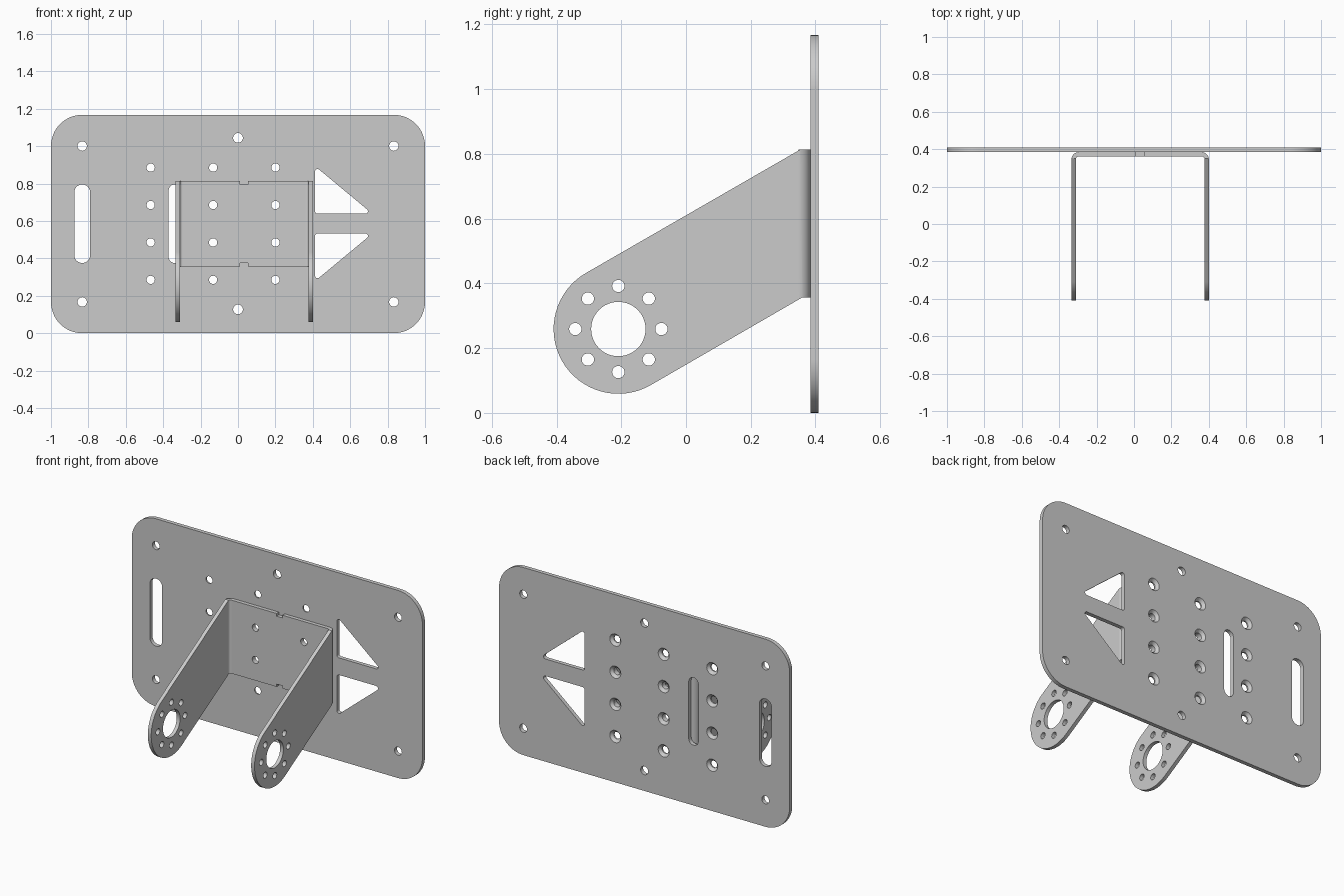
import bpy, bmesh
from math import sin, cos, tan, pi, radians
from mathutils import Vector

if "Cube" in bpy.data.objects:
    bpy.data.objects.remove(bpy.data.objects["Cube"])


def circle(cx, cz, r, n=32):
    return [(cx + r * cos(2 * pi * i / n), cz + r * sin(2 * pi * i / n)) for i in range(n)]


def rounded(corners, r, n=8):
    """Polygon with every corner filleted to radius r."""
    pts = [Vector(c) for c in corners]
    out = []
    for i, p in enumerate(pts):
        a = (pts[i - 1] - p).normalized()
        b = (pts[(i + 1) % len(pts)] - p).normalized()
        half = a.angle(b) / 2
        centre = p + (a + b).normalized() * (r / sin(half))
        start = p + a * (r / tan(half)) - centre
        end = p + b * (r / tan(half)) - centre
        sweep = start.angle_signed(end)
        for k in range(n + 1):
            t = -sweep * k / n
            out.append((centre.x + start.x * cos(t) - start.y * sin(t),
                        centre.y + start.x * sin(t) + start.y * cos(t)))
    return out


def box(x0, z0, x1, z1):
    return [(x0, z0), (x1, z0), (x1, z1), (x0, z1)]


def sheet(outer, holes, y0, y1):
    """Flat sheet in xz; each hole is a list of (loop, y) stages from front to back."""
    bm = bmesh.new()
    front, back = [], []
    for stages in [[(outer, y0), (outer, y1)]] + holes:
        rings = [[bm.verts.new((x, y, z)) for x, z in loop] for loop, y in stages]
        for ra, rb in zip(rings, rings[1:]):
            for i in range(len(ra)):
                bm.faces.new((ra[i - 1], ra[i], rb[i], rb[i - 1]))
        for ring, store in ((rings[0], front), (rings[-1], back)):
            store += [bm.edges.get((ring[i - 1], ring[i])) for i in range(len(ring))]
    for edges in (front, back):
        bmesh.ops.triangle_fill(bm, edges=edges, use_beauty=True, normal=(0, -1, 0))
    return bm


def finish(bm, name):
    bmesh.ops.recalc_face_normals(bm, faces=bm.faces)
    me = bpy.data.meshes.new(name)
    bm.to_mesh(me)
    bm.free()
    ob = bpy.data.objects.new(name, me)
    bpy.context.collection.objects.link(ob)
    bpy.ops.object.select_all(action='DESELECT')
    ob.select_set(True)
    bpy.context.view_layer.objects.active = ob
    bpy.ops.object.shade_smooth_by_angle(angle=radians(30))
    mod = ob.modifiers.new("flat_shading", 'WEIGHTED_NORMAL')
    mod.keep_sharp = True


# Mounting plate
F, B, H = 0.384, 0.409, 1.167
MID = 0.5855


def through(loop):
    return [(loop, F), (loop, B)]


holes = [through(circle(x, z, 0.025)) for x in (-0.833, 0.833) for z in (0.167, 1.0)]
holes += [through(circle(0, z, 0.026)) for z in (0.127, 1.044)]
for x in (-0.467, -0.133, 0.2):                      # countersunk from the back
    for z in (0.285, 0.485, 0.685, 0.885):
        small = circle(x, z, 0.022)
        holes.append([(small, F), (small, F + 0.009), (circle(x, z, 0.038), B)])
for x, w in ((-0.833, 0.042), (-0.338, 0.033)):      # slots
    holes.append(through(rounded(box(x - w, 0.375, x + w, 0.795), w * 0.999, 12)))
for s in (1, -1):                                    # triangular windows
    tri = [(0.412, MID + s * 0.053), (0.718, MID + s * 0.053), (0.412, MID + s * 0.307)]
    holes.append(through(rounded(tri, 0.013, 5)))
finish(sheet(rounded(box(-1, 0, 1, H), 0.167, 16), holes, F, B), "mounting_plate")

# U bracket: cut flat as one blank, then folded into two arms
X0, T, R = 0.033, 0.023, 0.038
A = 0.367 - R                                        # half width of the flat web
S = R * pi / 2                                       # bend length
Z0, Z1 = 0.357, 0.813
CY, CZ, CR = -0.209, 0.259, 0.2                      # pivot eye


def unroll(y):
    return A + S + (F - R) - y


half = [(0.021, Z0 + 0.017), (0.021, Z0), (A + S - 0.014, Z0)]
for k in range(33):
    a = radians(-60 - 180 * k / 32)
    half.append((unroll(CY + CR * cos(a)), CZ + CR * sin(a)))
half += [(A + S - 0.006, Z1), (0.021, Z1), (0.021, Z1 - 0.017)]
outline = half + [(-u, z) for u, z in reversed(half)]

loops = [circle(x - X0, z, 0.022) for x in (-0.133, 0.2) for z in (0.485, 0.685)]
for s in (-1, 1):
    cu = s * unroll(CY)
    loops.append(circle(cu, CZ, 0.084, 48))
    loops += [circle(cu + 0.133 * cos(k * pi / 4), CZ + 0.133 * sin(k * pi / 4), 0.019, 24)
              for k in range(8)]
bm = sheet(outline, [[(l, 0), (l, T)] for l in loops], 0, T)

# bend lines, then fold
for s in (-1, 1):
    for k in range(9):
        bmesh.ops.bisect_plane(bm, geom=bm.verts[:] + bm.edges[:] + bm.faces[:], dist=1e-5,
                               plane_co=(s * (A + S * k / 8), 0, 0), plane_no=(1, 0, 0))
for v in bm.verts:
    u, d, side = abs(v.co.x), v.co.y, (1 if v.co.x > 0 else -1)
    t = min(max(u - A, 0), S) / R
    x = min(u, A) + (R - d) * sin(t)
    y = F - R + (R - d) * cos(t) - max(u - A - S, 0)
    v.co.x, v.co.y = X0 + side * x, y
finish(bm, "u_bracket")
